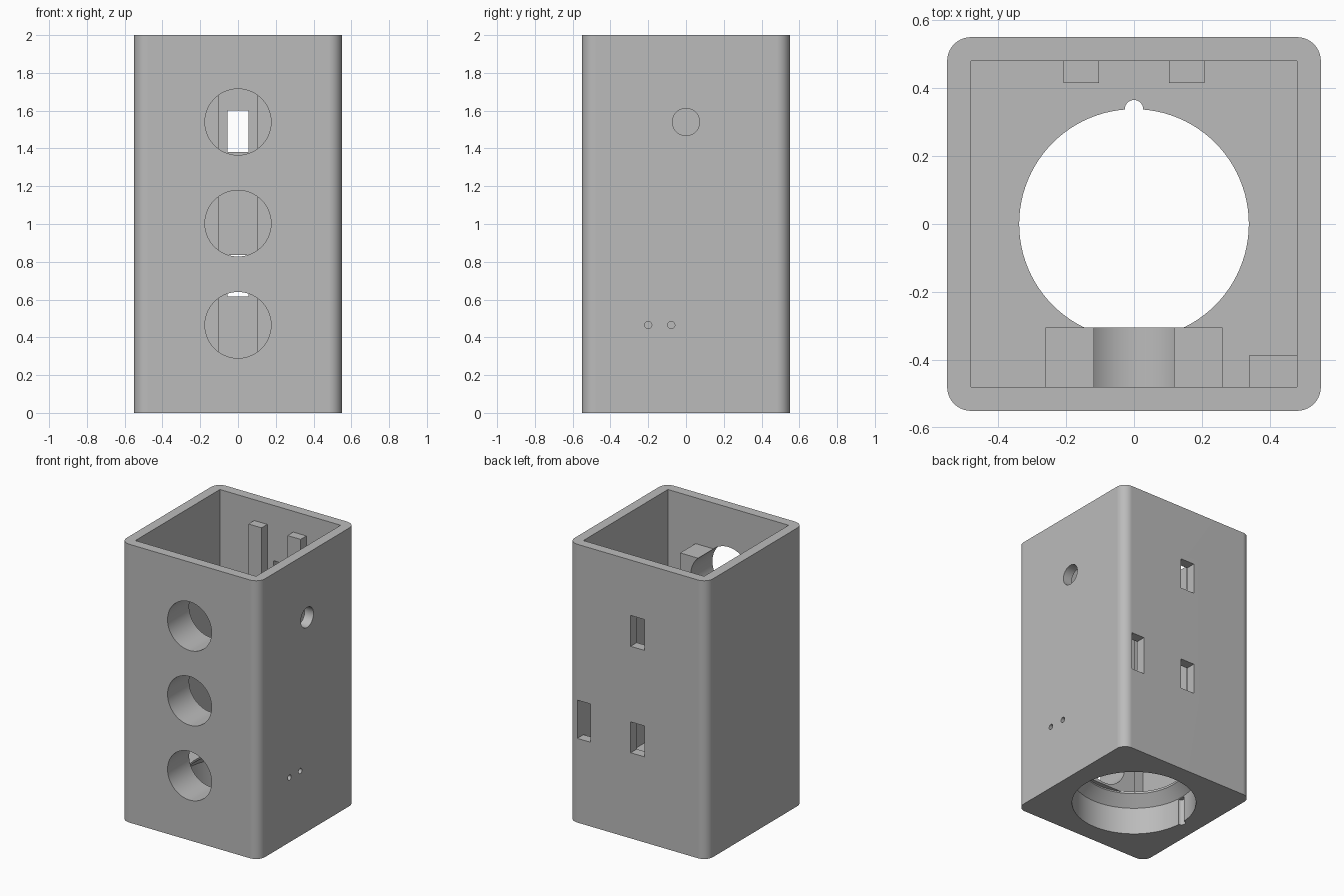
import bpy
import bmesh
from math import cos, sin, pi, radians
from mathutils import Matrix

old = bpy.data.objects.get("Cube")
if old:
    bpy.data.objects.remove(old, do_unlink=True)

grey = bpy.data.materials.new("plain grey")
grey.use_nodes = True
grey.diffuse_color = (0.5, 0.5, 0.5, 1)
grey.node_tree.nodes["Principled BSDF"].inputs["Base Color"].default_value = (0.5, 0.5, 0.5, 1)

HALF, INNER, TOP, FLOOR = 0.55, 0.48, 2.0, 0.28


def finish(name, bm):
    bmesh.ops.recalc_face_normals(bm, faces=bm.faces)
    mesh = bpy.data.meshes.new(name)
    bm.to_mesh(mesh)
    bm.free()
    mesh.materials.append(grey)
    ob = bpy.data.objects.new(name, mesh)
    bpy.context.collection.objects.link(ob)
    return ob


def box(name, x0, x1, y0, y1, z0, z1):
    bm = bmesh.new()
    size = Matrix.Diagonal((x1 - x0, y1 - y0, z1 - z0, 1))
    mid = Matrix.Translation(((x0 + x1) / 2, (y0 + y1) / 2, (z0 + z1) / 2))
    bmesh.ops.create_cube(bm, size=1, matrix=mid @ size)
    return finish(name, bm)


def turned(name, profile, where=(0, 0, 0), axis="Z", sides=96):
    """Solid of revolution from (radius, height) pairs along an axis."""
    bm = bmesh.new()
    rings = [[bm.verts.new((r * cos(2 * pi * i / sides), r * sin(2 * pi * i / sides), h))
              for i in range(sides)] for r, h in profile]
    for a, b in zip(rings, rings[1:]):
        for i in range(sides):
            j = (i + 1) % sides
            bm.faces.new((a[i], a[j], b[j], b[i]))
    bm.faces.new(rings[0])
    bm.faces.new(rings[-1])
    turn = {"X": Matrix.Rotation(pi / 2, 4, "Y"),
            "Y": Matrix.Rotation(-pi / 2, 4, "X"), "Z": Matrix()}[axis]
    bm.transform(Matrix.Translation(where) @ turn)
    return finish(name, bm)


def rod(name, r, length, where, axis, sides=96):
    return turned(name, [(r, -length / 2), (r, length / 2)], where, axis, sides)


def combine(target, tool, operation):
    mod = target.modifiers.new(operation.lower(), "BOOLEAN")
    mod.operation, mod.solver, mod.object = operation, "EXACT", tool
    bpy.context.view_layer.objects.active = target
    bpy.ops.object.modifier_apply(modifier=mod.name)
    bpy.data.objects.remove(tool, do_unlink=True)


# Outer body with rounded upright edges
body = box("housing", -HALF, HALF, -HALF, HALF, 0, TOP)
bm = bmesh.new()
bm.from_mesh(body.data)
upright = [e for e in bm.edges if abs(e.verts[0].co.z - e.verts[1].co.z) > 1]
bmesh.ops.bevel(bm, geom=upright, offset=0.07, segments=10, profile=0.5, affect="EDGES")
bm.to_mesh(body.data)
bm.free()

# Open cavity, stepped socket in the base, and its two key grooves
for cutter in (
    box("cavity", -INNER, INNER, -INNER, INNER, FLOOR, TOP + 0.1),
    turned("socket", [(0.41, -0.1), (0.41, 0.195), (0.338, 0.265), (0.338, FLOOR + 0.05)]),
    rod("wire_groove", 0.027, 0.2, (0, 0.338, 0.3), "Z", 32),
    rod("key_groove", 0.027, 0.38, (-0.41, 0, 0), "Z", 32),
):
    combine(body, cutter, "DIFFERENCE")

# Inner block behind the front openings, back rails, corner post
sink = 0.01
parts = [
    box("front_block", -0.26, 0.26, -INNER - sink, -0.305, FLOOR - 0.005, 1.67),
    box("corner_post", 0.34, INNER + sink, -INNER - sink, -0.385, FLOOR - sink, 0.88),
]
for s in (-1, 1):
    parts.append(box("back_rail", s * 0.155 - 0.052, s * 0.155 + 0.052,
                     0.415, INNER + sink, FLOOR - sink, 1.85))
for part in parts:
    combine(body, part, "UNION")

# Openings: three front portholes, side holes, back slots
cutters = [rod("porthole", 0.175, 0.5, (0, -0.45, z), "Y") for z in (0.465, 1.003, 1.54)]
cutters.append(rod("side_hole", 0.072, 0.2, (0.52, 0, 1.54), "X", 48))
cutters += [rod("pin_hole", 0.019, 0.2, (0.52, y, 0.465), "X", 24) for y in (-0.2, -0.078)]
cutters += [box("slot", -0.055, 0.055, 0.45, 0.6, z, z + 0.222) for z in (0.615, 1.38)]
cutters.append(box("side_slot", 0.375, 0.479, 0.45, 0.6, 0.605, 0.88))
for cutter in cutters:
    combine(body, cutter, "DIFFERENCE")

# Smooth round surfaces, crisp edges
for ob in bpy.context.selected_objects:
    ob.select_set(False)
body.select_set(True)
bpy.context.view_layer.objects.active = body
bpy.ops.object.shade_smooth_by_angle(angle=radians(30))
weighted = body.modifiers.new("weighted normals", "WEIGHTED_NORMAL")
weighted.keep_sharp = True
